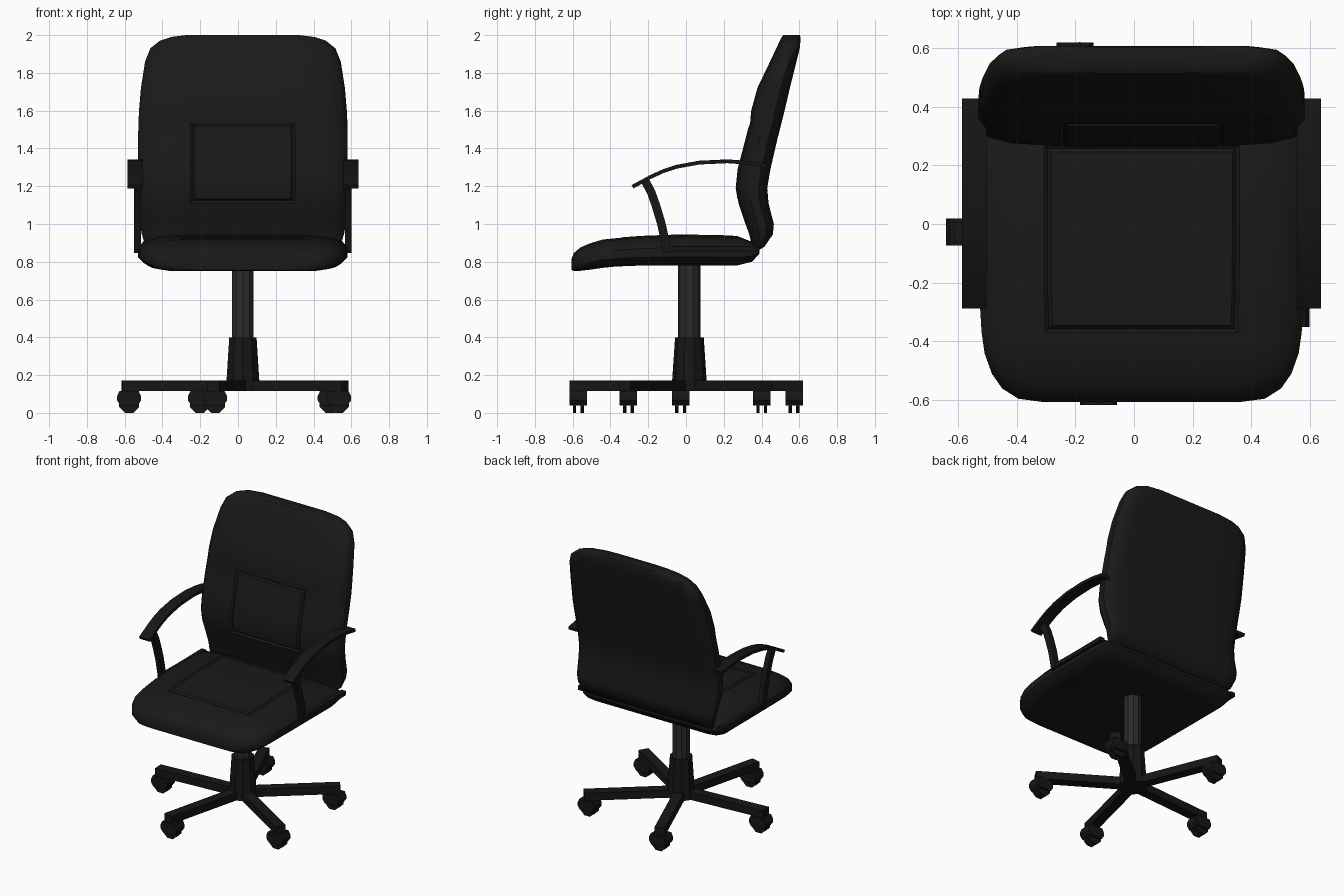
import bpy, bmesh, math
from mathutils import Vector, Matrix

if "Cube" in bpy.data.objects:
    bpy.data.objects.remove(bpy.data.objects["Cube"])

CX = 0.026               # chair axis
BASE = (0.024, 0.014)    # centre of the star base


def material(name, v):
    m = bpy.data.materials.new(name)
    m.diffuse_color = (v, v, v, 1)
    m.use_nodes = True
    m.node_tree.nodes["Principled BSDF"].inputs["Base Color"].default_value = m.diffuse_color
    return m


LEATHER = material("black_upholstery", 0.010)
PLASTIC = material("black_plastic", 0.008)
METAL = material("dark_metal", 0.025)


def finish(bm, name, mat, angle=None):
    bmesh.ops.recalc_face_normals(bm, faces=bm.faces)
    me = bpy.data.meshes.new(name)
    bm.to_mesh(me)
    bm.free()
    ob = bpy.data.objects.new(name, me)
    bpy.context.collection.objects.link(ob)
    me.materials.append(mat)
    if angle:
        bpy.ops.object.select_all(action='DESELECT')
        ob.select_set(True)
        bpy.context.view_layer.objects.active = ob
        bpy.ops.object.shade_smooth_by_angle(angle=math.radians(angle))
    return ob


def cushion(name, rows, place, panel, p0, p1):
    """Loft padded sections; rows = (position, front, back, half width)."""
    half = [(panel, 0), (0.8, 0.06), (0.94, 0.18), (1, 0.42),
            (1, 0.72), (0.94, 0.93), (0.82, 1), (0.4, 1)]
    section = half + [(-x, t) for x, t in reversed(half)]
    n = len(section)
    bm = bmesh.new()
    rings = [[bm.verts.new(place(CX + x * hw, pos, f + (b - f) * t)) for x, t in section]
             for pos, f, b, hw in rows]
    centre = []
    for i in range(len(rows) - 1):
        a, b = rings[i], rings[i + 1]
        for j in range(n):
            k = (j + 1) % n
            face = bm.faces.new((a[j], a[k], b[k], b[j]))
            if j == n - 1 and rows[i][0] >= p0 and rows[i + 1][0] <= p1:
                centre.append(face)
    bm.faces.new(rings[0])
    bm.faces.new(rings[-1])
    bmesh.ops.recalc_face_normals(bm, faces=bm.faces)
    # stitched groove around the centre panel
    for depth in (-0.01, 0.012):
        bmesh.ops.inset_region(bm, faces=centre, thickness=0.012, depth=depth,
                               use_even_offset=True)
    return finish(bm, name, LEATHER, 40)


def ribbon(name, path, thick, x, width):
    """Flat strip following a (y, z) path, extruded across x."""
    pts = [Vector(p) for p in path]
    left, right = [], []
    for i, p in enumerate(pts):
        d = (pts[min(i + 1, len(pts) - 1)] - pts[max(i - 1, 0)]).normalized()
        nrm = Vector((-d.y, d.x)) * thick / 2
        left.append(p + nrm)
        right.append(p - nrm)
    return prism(name, left + right[::-1], x, width, PLASTIC, len(pts))


def prism(name, outline, x, width, mat, strip=0):
    bm = bmesh.new()
    a, b = [[bm.verts.new((x + s * width / 2, p[0], p[1])) for p in outline] for s in (-1, 1)]
    n = len(outline)
    for i in range(n):
        k = (i + 1) % n
        bm.faces.new((a[i], a[k], b[k], b[i]))
    for side in (a, b):
        for i in range(strip - 1):
            bm.faces.new((side[i], side[i + 1], side[n - 2 - i], side[n - 1 - i]))
    return finish(bm, name, mat, 35)


def cone(bm, r1, r2, depth, matrix, seg=8):
    bmesh.ops.create_cone(bm, cap_ends=True, segments=seg, radius1=r1, radius2=r2,
                          depth=depth, matrix=matrix)


# Seat: sections run front to back
cushion("seat", [
    (-0.607, 0.81, 0.757, 0.33), (-0.595, 0.845, 0.752, 0.42),
    (-0.56, 0.875, 0.752, 0.475), (-0.51, 0.897, 0.758, 0.51),
    (-0.44, 0.918, 0.768, 0.535), (-0.37, 0.925, 0.775, 0.545),
    (-0.24, 0.935, 0.78, 0.553), (-0.03, 0.943, 0.78, 0.555),
    (0.27, 0.937, 0.78, 0.555), (0.35, 0.905, 0.80, 0.545), (0.39, 0.87, 0.845, 0.52)],
    lambda x, p, d: (x, p, d), 0.6, -0.38, 0.28)

# Backrest: sections run bottom to top
cushion("backrest", [
    (0.862, 0.355, 0.385, 0.49), (0.88, 0.35, 0.415, 0.515),
    (0.945, 0.335, 0.46, 0.535), (1.0, 0.315, 0.465, 0.545),
    (1.11, 0.278, 0.437, 0.553), (1.19, 0.265, 0.43, 0.555),
    (1.29, 0.275, 0.447, 0.555), (1.45, 0.317, 0.484, 0.555),
    (1.54, 0.34, 0.507, 0.553), (1.60, 0.345, 0.522, 0.55),
    (1.72, 0.378, 0.55, 0.54), (1.86, 0.445, 0.585, 0.518),
    (1.93, 0.478, 0.602, 0.49), (1.97, 0.497, 0.606, 0.44),
    (1.99, 0.507, 0.606, 0.38), (2.0, 0.515, 0.602, 0.30)],
    lambda x, p, d: (x, d, p), 0.5, 1.1, 1.55)

# Armrests: curved pad, front post and rail along the seat
for side, s in (("left", -1), ("right", 1)):
    ribbon(f"{side}_arm_pad", [(-0.283, 1.197), (-0.19, 1.248), (-0.12, 1.28), (-0.05, 1.303),
                               (0.07, 1.325), (0.22, 1.332), (0.33, 1.324), (0.425, 1.308)],
           0.02, CX + s * 0.57, 0.082)
    ribbon(f"{side}_arm_post", [(-0.22, 1.235), (-0.185, 1.17), (-0.16, 1.1), (-0.13, 1.0),
                                (-0.115, 0.93), (-0.10, 0.85)], 0.045, CX + s * 0.558, 0.036)
    ribbon(f"{side}_arm_rail", [(-0.11, 0.868), (0.15, 0.866), (0.37, 0.868)],
           0.03, CX + s * 0.555, 0.036)

# Gas column and its tapered sleeve
bm = bmesh.new()
cone(bm, 0.06, 0.06, 0.44, Matrix.Translation((CX, 0.018, 0.58)), 10)
finish(bm, "gas_column", METAL, 30)
bm = bmesh.new()
cone(bm, 0.095, 0.076, 0.285, Matrix.Translation((CX, 0.018, 0.2575)), 10)
finish(bm, "column_sleeve", PLASTIC, 30)

# Five-leg star base with twin-wheel casters
hood = [(-0.045, 0.04), (-0.063, 0.065), (-0.063, 0.09), (-0.05, 0.117),
        (0.05, 0.117), (0.063, 0.09), (0.063, 0.065), (0.045, 0.04)]
for i in range(5):
    a = math.radians(40 + 72 * i)
    turn = Matrix.Translation((*BASE, 0)) @ Matrix.Rotation(a, 4, 'Z')
    bm = bmesh.new()
    bmesh.ops.create_cube(bm, size=1, matrix=turn @ Matrix.Translation((0.32, 0, 0.143))
                          @ Matrix.Diagonal((0.64, 0.07, 0.055, 1)))
    finish(bm, f"base_leg_{i + 1}", PLASTIC)

    x, y = BASE[0] + 0.602 * math.cos(a), BASE[1] + 0.602 * math.sin(a)
    bm = bmesh.new()
    f, b = [[bm.verts.new((x + px, y + o, pz)) for px, pz in hood] for o in (-0.046, 0.046)]
    bm.faces.new(f)
    bm.faces.new(b)
    for j in range(8):
        k = (j + 1) % 8
        bm.faces.new((f[j], f[k], b[k], b[j]))
    finish(bm, f"caster_hood_{i + 1}", PLASTIC)
    bm = bmesh.new()
    for o in (-0.02, 0.02):
        cone(bm, 0.057, 0.057, 0.018, Matrix.Translation((x, y + o, 0.0527))
             @ Matrix.Rotation(math.pi / 2, 4, 'X') @ Matrix.Rotation(math.pi / 8, 4, 'Z'))
    finish(bm, f"caster_wheels_{i + 1}", PLASTIC)
